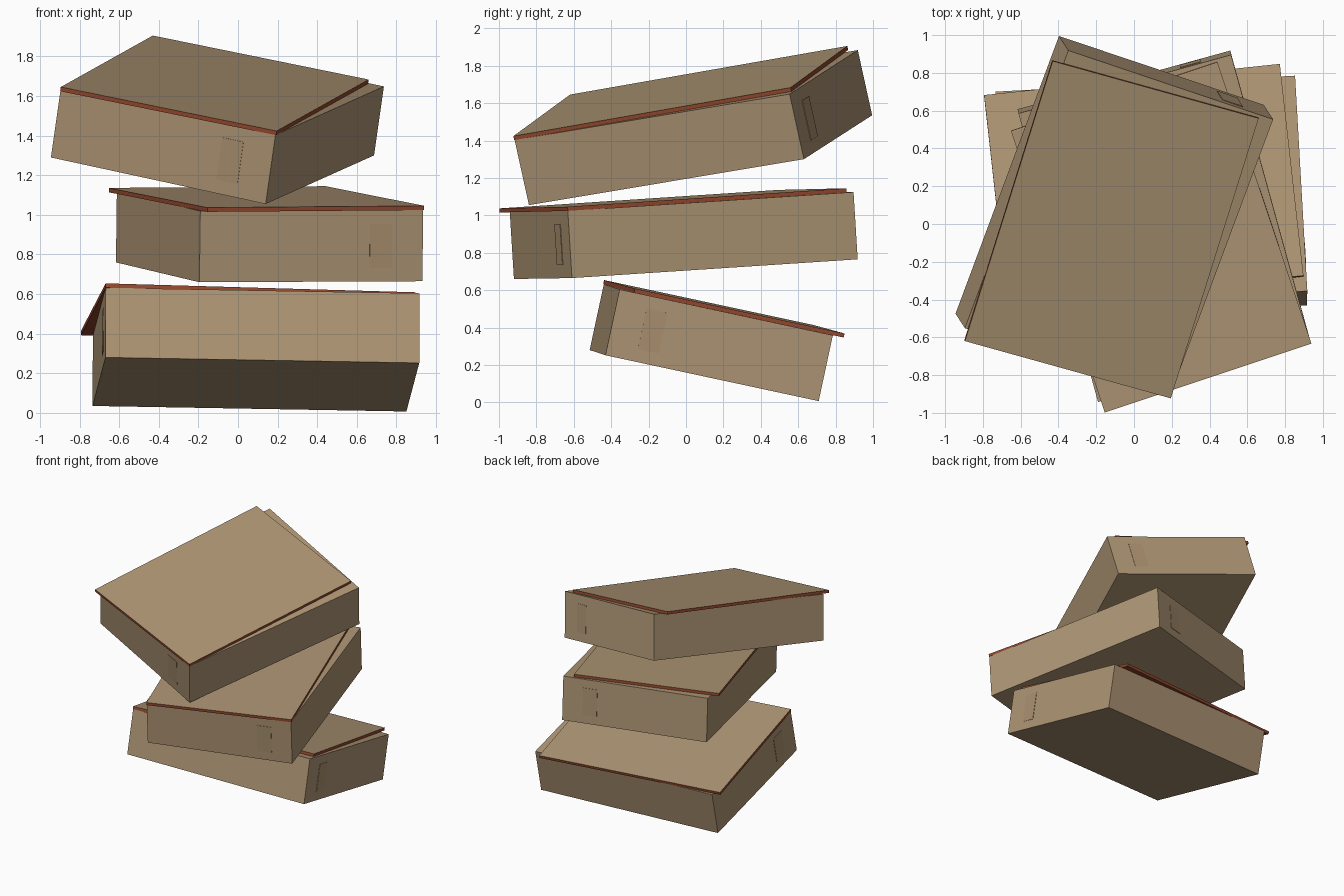
import bpy
import bmesh
from mathutils import Matrix, Vector

old = bpy.data.objects.get("Cube")
if old:
    bpy.data.objects.remove(old, do_unlink=True)


def material(name, rgb):
    m = bpy.data.materials.new(name)
    m.use_nodes = True
    m.diffuse_color = (*rgb, 1)
    m.node_tree.nodes["Principled BSDF"].inputs["Base Color"].default_value = (*rgb, 1)
    return m


CARD = material("tan cardboard", (0.42, 0.30, 0.175))
LABEL = material("label tan", (0.40, 0.28, 0.16))
RED = material("rust red", (0.30, 0.065, 0.027))

WIDTH, LENGTH, HEIGHT = 1.168, 1.588, 0.36


def block(name, low, high, frame, mats):
    """Cuboid between two local corners, placed by a frame matrix."""
    low, high = Vector(low), Vector(high)
    bm = bmesh.new()
    bmesh.ops.create_cube(bm, size=1)
    for v in bm.verts:
        v.co = Vector(a + (b - a) * (c + 0.5) for a, b, c in zip(low, high, v.co))
    bm.normal_update()
    # the second material, if any, covers everything but the top face
    for f in bm.faces:
        f.material_index = 0 if f.normal.z > 0.5 or len(mats) == 1 else 1
    mesh = bpy.data.meshes.new(name)
    bm.to_mesh(mesh)
    bm.free()
    for m in mats:
        mesh.materials.append(m)
    ob = bpy.data.objects.new(name, mesh)
    ob.matrix_world = frame
    bpy.context.collection.objects.link(ob)
    return ob


def frame_from(origin, across, along):
    x = Vector(across).normalized()
    z = x.cross(Vector(along)).normalized()
    y = z.cross(x)
    m = Matrix((x, y, z)).transposed().to_4x4()
    m.translation = origin
    return m


def carton(tag, origin, across, along):
    frame = frame_from(origin, across, along)
    block(tag + "_box", (0, 0, 0), (WIDTH, LENGTH, HEIGHT), frame, [CARD])
    # loose lid, slid forward and twisted a little
    twist = Matrix.Translation((0.02, -0.062, HEIGHT)) @ Matrix.Rotation(0.053, 4, "Z")
    block(tag + "_lid", (0, 0, 0), (1.153, 1.575, 0.022), frame @ twist, [CARD, RED])
    # thin label on each short end
    for end, y in (("front", 0), ("back", LENGTH)):
        block(f"{tag}_{end}_label", (0.89, y - 0.003, 0.07), (1.005, y + 0.003, 0.29),
              frame, [LABEL])


# stack, each carton turned and tilted its own way
carton("bottom", (-0.735, 0.625, 0.035), (0.065, -1.14, 0.245), (1.59, 0.085, -0.028))
carton("middle", (-0.195, -0.92, 0.66), (1.125, 0.31, 0.005), (-0.425, 1.525, 0.10))
carton("top", (-0.945, -0.475, 1.29), (1.085, -0.365, -0.235), (0.55, 1.47, 0.245))
